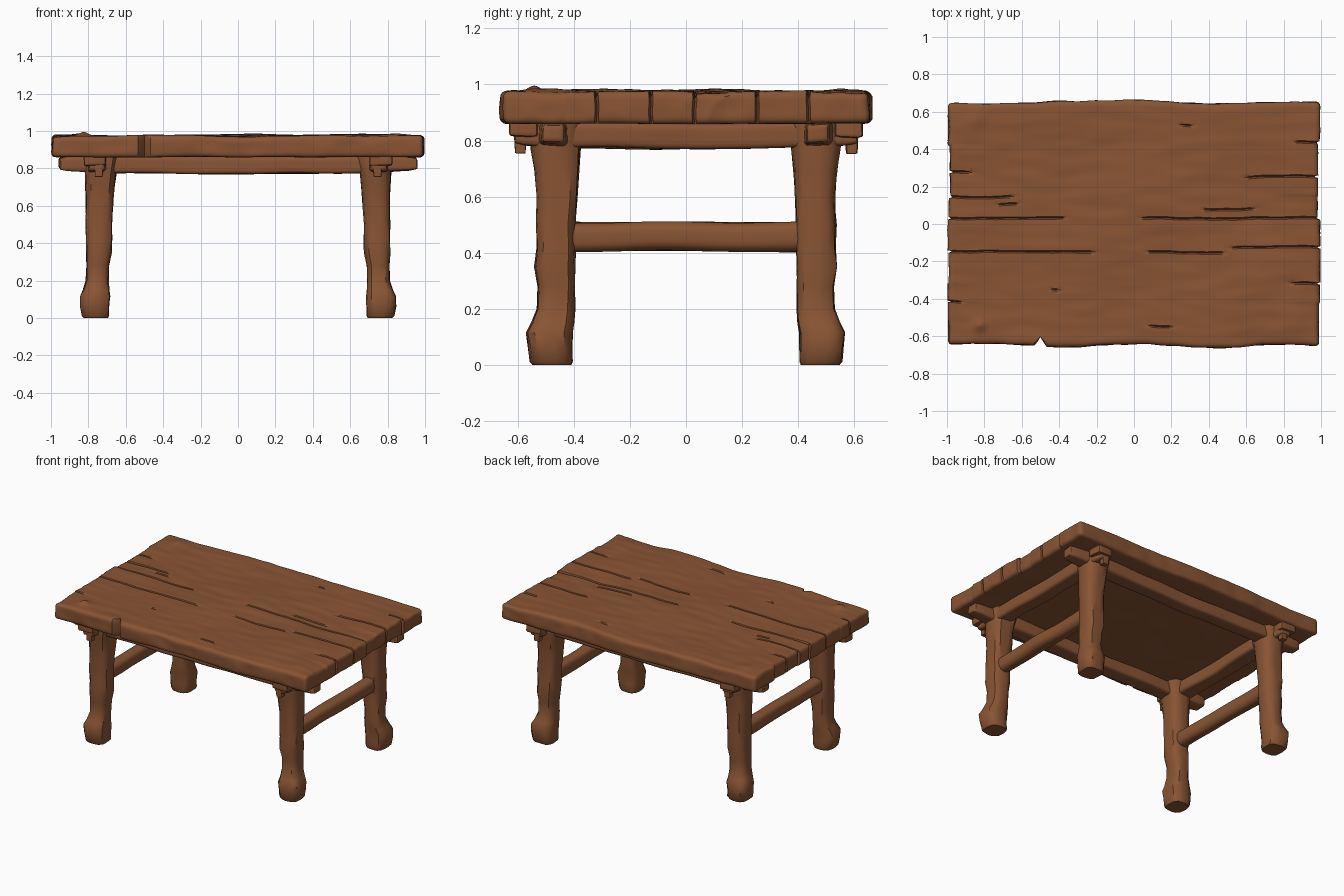
import bpy, bmesh, math, random
from mathutils import Vector, noise

if "Cube" in bpy.data.objects:
    bpy.data.objects.remove(bpy.data.objects["Cube"])

random.seed(4)
wood = bpy.data.materials.new("brown wood")
wood.diffuse_color = (0.25, 0.09, 0.034, 1)
wood.use_nodes = True
wood.node_tree.nodes["Principled BSDF"].inputs["Base Color"].default_value = wood.diffuse_color


def n(a, b=0.0, c=0.0):
    return noise.noise(Vector((a + 0.37, b + 0.71, c + 0.13)))


def finish(name, bm, angle=35):
    bmesh.ops.recalc_face_normals(bm, faces=bm.faces)
    me = bpy.data.meshes.new(name)
    bm.to_mesh(me)
    bm.free()
    ob = bpy.data.objects.new(name, me)
    bpy.context.collection.objects.link(ob)
    me.materials.append(wood)
    bpy.ops.object.select_all(action='DESELECT')
    ob.select_set(True)
    bpy.context.view_layer.objects.active = ob
    bpy.ops.object.shade_smooth_by_angle(angle=math.radians(angle))
    return ob


def steps(a, b, count):
    return [a + (b - a) * i / count for i in range(count + 1)]


def lattice_box(name, axes, fn, angle=35):
    """Surface of a box divided along the given coordinates, bent by fn."""
    bm = bmesh.new()
    verts = {}

    def v(key):
        if key not in verts:
            verts[key] = bm.verts.new(fn(Vector([axes[a][key[a]] for a in range(3)])))
        return verts[key]

    for a in range(3):
        b, c = (a + 1) % 3, (a + 2) % 3
        for end in (0, len(axes[a]) - 1):
            for i in range(len(axes[b]) - 1):
                for j in range(len(axes[c]) - 1):
                    quad = []
                    for di, dj in ((0, 0), (1, 0), (1, 1), (0, 1)):
                        key = [0, 0, 0]
                        key[a], key[b], key[c] = end, i + di, j + dj
                        quad.append(v(tuple(key)))
                    bm.faces.new(quad)
    return finish(name, bm, angle)


def rounded(p, half, r):
    core = Vector([max(-(h - r), min(h - r, c)) for c, h in zip(p, half)])
    d = p - core
    return core + d.normalized() * min(r, d.length) if d.length > 1e-6 else p.copy()


# Tabletop: cracks as (y, x start, x end)
cracks = [(0.03, -1, -0.35), (0.03, 0.02, 1), (0.145, -1, -0.63), (-0.15, -1, -0.2),
          (-0.15, 0.05, 0.5), (-0.125, 0.5, 1), (0.28, -1, -0.86), (0.25, 0.58, 1),
          (0.43, 0.85, 1), (-0.42, -1, -0.9), (0.53, 0.23, 0.33), (0.08, 0.35, 0.66),
          (-0.55, 0.06, 0.22), (-0.32, 0.82, 1), (0.105, -0.75, -0.6), (-0.35, -0.46, -0.38)]
W = 0.007
crack_rows = sorted({round(c[0] + d, 4) for c in cracks for d in (-W, 0, W)})
rows = sorted(crack_rows + [y for y in steps(-0.65, 0.65, 80)
                            if all(abs(y - c) > 0.006 for c in crack_rows)])
edges = sorted({c[0] for c in cracks if abs(c[1]) == 1 or c[2] == 1})
end_inset = {s: [random.uniform(0.0, 0.018) for _ in range(len(edges) + 1)] for s in (-1, 1)}
plank_lift = [random.uniform(-0.004, 0.004) for _ in range(len(edges) + 1)]
chips = [(-0.83, -0.55, 0.02, 0.03), (0.86, -0.52, 0.012, 0.1), (-0.86, 0.56, 0.01, 0.05)]


def crack_depth(x, y):
    depth = 0
    for cy, x0, x1 in cracks:
        side = max(0, 1 - abs(y - cy) / W)
        lo = 1 if x0 == -1 else min(1, (x - x0) / 0.06)
        hi = 1 if x1 == 1 else min(1, (x1 - x) / 0.06)
        depth = max(depth, side * max(0, min(lo, hi)))
    return depth


def top_shape(p):
    x, y, z = p
    plank = sum(y > e for e in edges)
    q = rounded(p, (1, 0.65, 0.0575), 0.022)
    cut = crack_depth(x, y)
    # uneven ends, with the cracks split open
    s = 1 if x > 0 else -1
    far = max(0, (abs(x) - 0.75) / 0.25)
    q.x -= s * far * (end_inset[s][plank] + 0.012 * abs(n(y * 9, s * 3, z * 8)))
    if abs(x) > 0.999:
        q.x -= s * 0.03 * cut
    # wavy long edges and a split in the front edge
    q.y += 0.022 * n(x * 2.3, y * 0.9) * (0.35 + abs(y)) + 0.006 * n(x * 9, y * 3, z * 14)
    if y < -0.6:
        q.y += 0.05 * max(0, 1 - abs(x + 0.5) / 0.03) * (-y - 0.6) / 0.05
    # worn upper face
    if z > 0:
        up = z / 0.0575
        q.z += up * (0.012 * n(x * 1.7, y * 2.5, 4) + 0.004 * n(x * 5, y * 18, 2)
                     + plank_lift[plank] * far - 0.018 * cut)
        for cx, cy, h, r in chips:
            q.z += up * h * math.exp(-((x - cx) ** 2 + (y - cy) ** 2) / (r * r))
    q.z += 0.004 * n(x * 4, y * 4, z * 5) + 0.9175
    return q


lattice_box("tabletop", [steps(-1, 1, 120), rows, steps(-0.0575, 0.0575, 8)], top_shape, 40)


# Rough beams: long axis, half sizes, centre and how much the ends shrink
def beam(name, axis, half, centre, r, taper=0.0, rough=0.008, sag=0.0):
    c = Vector(centre)

    def shape(p):
        q = rounded(p, half, r)
        t = abs(p[axis]) / half[axis]
        k = 1 - taper * max(0, (t - 0.75) / 0.25)
        for a in range(3):
            if a != axis:
                q[a] *= k
        g = q + c
        w = g * 6
        w[axis] = g[axis] * 3.5
        q += rough * noise.noise_vector(w)
        q.z -= sag * (1 - t * t)
        return q + c

    axes = [steps(-half[a], half[a], max(4, min(50, int(half[a] / 0.018)))
                  if a == axis else 8) for a in range(3)]
    return lattice_box(name, axes, shape)


for s, side in ((-1, "front"), (1, "back")):
    beam(side + "_long_rail", 0, (0.955, 0.055, 0.045), (0, 0.47 * s, 0.825), 0.02,
         taper=0.25, sag=0.008)
for s, side in ((-1, "left"), (1, "right")):
    beam(side + "_cross_rail", 1, (0.055, 0.61, 0.045), (0.75 * s, 0, 0.823), 0.02,
         taper=0.2, sag=0.006)
    beam(side + "_stretcher", 1, (0.045, 0.45, 0.053), (0.745 * s, 0, 0.457), 0.038,
         rough=0.007)
    # rail ends showing outside the corners
    for t, end in ((-1, "front"), (1, "back")):
        beam(f"{end}_{side}_tenon", 2, (0.022, 0.02, 0.055), (0.745 * s, 0.59 * t, 0.808),
             0.006, rough=0.006)
        beam(f"{end}_{side}_corner_block", 1, (0.06, 0.05, 0.03), (0.76 * s, 0.575 * t, 0.845),
             0.012, rough=0.012)

# Legs: (z, x inner, x outer, y inner, y outer), flared at top and foot
sections = [(0.0, 0.695, 0.825, 0.41, 0.545), (0.012, 0.69, 0.835, 0.405, 0.555),
            (0.06, 0.69, 0.843, 0.405, 0.56), (0.115, 0.685, 0.845, 0.405, 0.568),
            (0.15, 0.69, 0.828, 0.40, 0.55), (0.20, 0.692, 0.812, 0.397, 0.53),
            (0.28, 0.69, 0.81, 0.395, 0.527), (0.35, 0.675, 0.812, 0.395, 0.54),
            (0.42, 0.674, 0.812, 0.393, 0.532), (0.50, 0.675, 0.814, 0.394, 0.535),
            (0.60, 0.668, 0.813, 0.388, 0.53), (0.70, 0.66, 0.815, 0.382, 0.54),
            (0.77, 0.65, 0.818, 0.374, 0.55), (0.82, 0.64, 0.82, 0.365, 0.555),
            (0.875, 0.63, 0.82, 0.355, 0.555)]
SIDES = 16


def leg(name, sx, sy):
    bm = bmesh.new()
    rings = []
    for z, x0, x1, y0, y1 in sections:
        ring = []
        for i in range(SIDES):
            a = 2 * math.pi * (i + 0.5) / SIDES
            ca, sa = math.cos(a), math.sin(a)
            k = (abs(ca) ** 3.2 + abs(sa) ** 3.2) ** (-1 / 3.2)
            k *= 1 + 0.09 * n(ca * 1.5 + sx * 7, sa * 1.5 + sy * 5, z * 7)
            ring.append(bm.verts.new((sx * ((x0 + x1) / 2 + k * ca * (x1 - x0) / 2),
                                      sy * ((y0 + y1) / 2 + k * sa * (y1 - y0) / 2), z)))
        rings.append(ring)
    for lo, hi in zip(rings, rings[1:]):
        for i in range(SIDES):
            j = (i + 1) % SIDES
            bm.faces.new((lo[i], lo[j], hi[j], hi[i]))
    bm.faces.new(rings[0])
    bm.faces.new(rings[-1])
    finish(name, bm, 40)


for sx, side in ((-1, "left"), (1, "right")):
    for sy, end in ((-1, "front"), (1, "back")):
        leg(f"{end}_{side}_leg", sx, sy)
